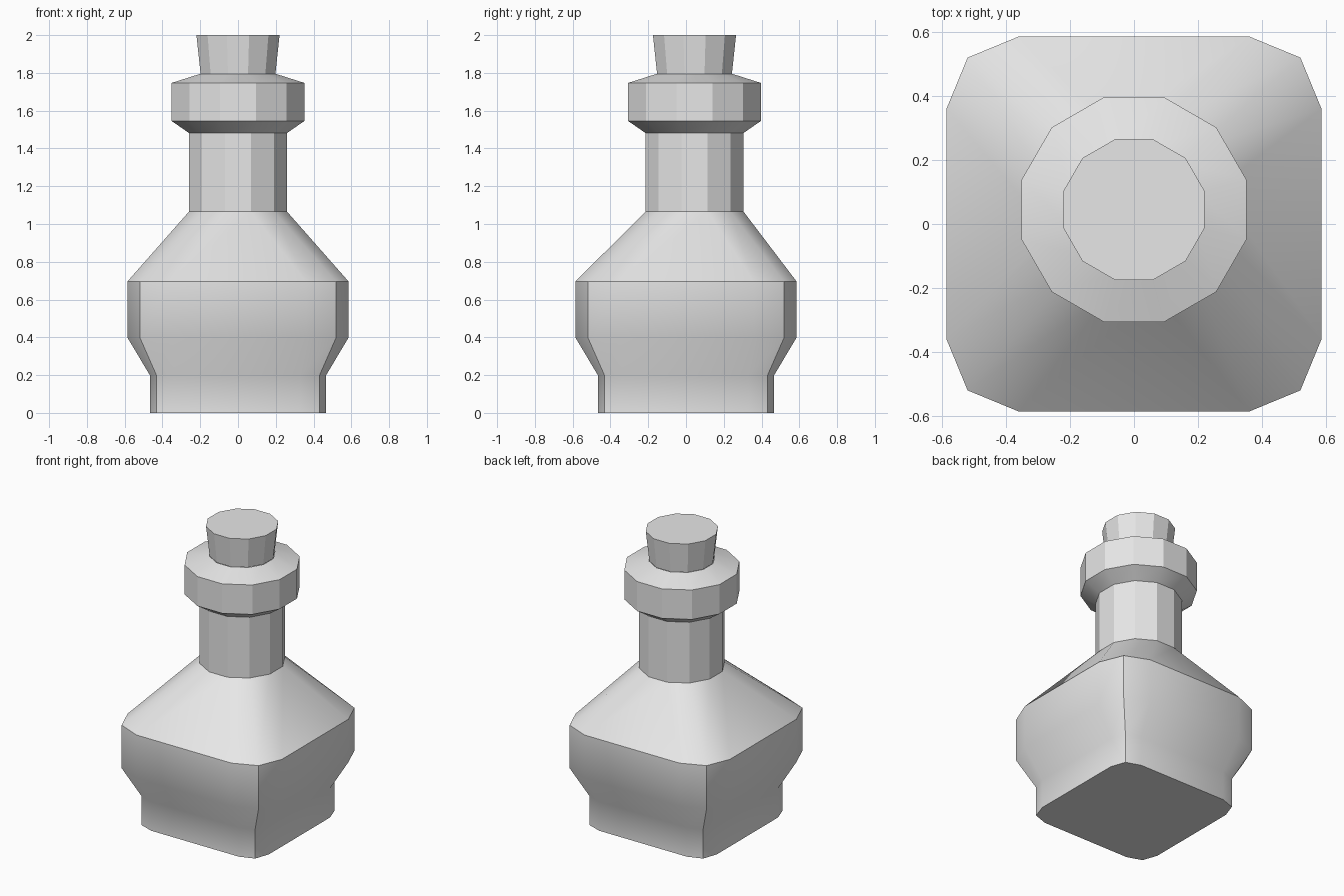
import bpy, bmesh, math

if "Cube" in bpy.data.objects:
    bpy.data.objects.remove(bpy.data.objects["Cube"])

glass = bpy.data.materials.new("plain_grey")
glass.diffuse_color = (0.8, 0.8, 0.8, 1)
glass.use_nodes = True
glass.node_tree.nodes["Principled BSDF"].inputs["Base Color"].default_value = glass.diffuse_color

NECK_Y = 0.045  # the neck sits slightly behind the body centre


def round_ring(apothem, z):
    """Twelve-sided ring; apothem is the half width across the flats."""
    r = apothem / math.cos(math.radians(15))
    angles = [math.radians(15 + 30 * i) for i in range(12)]
    return [(r * math.cos(a), NECK_Y + r * math.sin(a), z) for a in angles]


def square_ring(half, mid, inner, z):
    """Rounded square ring with three points at each corner."""
    ring = []
    for k in range(4):
        c, s = [(1, 0), (0, 1), (-1, 0), (0, -1)][k]
        for x, y in ((half, inner), (mid, mid), (inner, half)):
            ring.append((c * x - s * y, s * x + c * y, z))
    return ring


def loft(name, rings, smooth_angle, cap_bottom=False, cap_top=False):
    """Skin a stack of twelve-point rings."""
    bm = bmesh.new()
    rows = [[bm.verts.new(p) for p in ring] for ring in rings]
    for low, high in zip(rows, rows[1:]):
        for i in range(12):
            j = (i + 1) % 12
            bm.faces.new((low[i], low[j], high[j], high[i]))
    if cap_bottom:
        bm.faces.new(rows[0][::-1])
    if cap_top:
        bm.faces.new(rows[-1])
    mesh = bpy.data.meshes.new(name)
    bm.to_mesh(mesh)
    bm.free()
    mesh.materials.append(glass)
    obj = bpy.data.objects.new(name, mesh)
    bpy.context.collection.objects.link(obj)
    bpy.ops.object.select_all(action='DESELECT')
    obj.select_set(True)
    bpy.context.view_layer.objects.active = obj
    bpy.ops.object.shade_smooth_by_angle(angle=math.radians(smooth_angle))
    return obj


# Square body: foot, flare, belly and sloping shoulder
loft("bottle_body", [
    square_ring(0.467, 0.432, 0.332, 0.0),
    square_ring(0.467, 0.432, 0.332, 0.2),
    square_ring(0.586, 0.52, 0.36, 0.4),
    square_ring(0.586, 0.52, 0.36, 0.695),
    round_ring(0.26, 1.065),
], 35, cap_bottom=True)

# Straight neck
loft("bottle_neck", [round_ring(0.26, 1.065), round_ring(0.26, 1.482)], 25)

# Wide lip around the mouth
loft("bottle_lip", [
    round_ring(0.26, 1.482),
    round_ring(0.351, 1.545),
    round_ring(0.351, 1.747),
    round_ring(0.2, 1.795),
], 25)

# Tapered stopper
loft("stopper", [round_ring(0.198, 1.795), round_ring(0.22, 2.0)], 25,
     cap_top=True)
